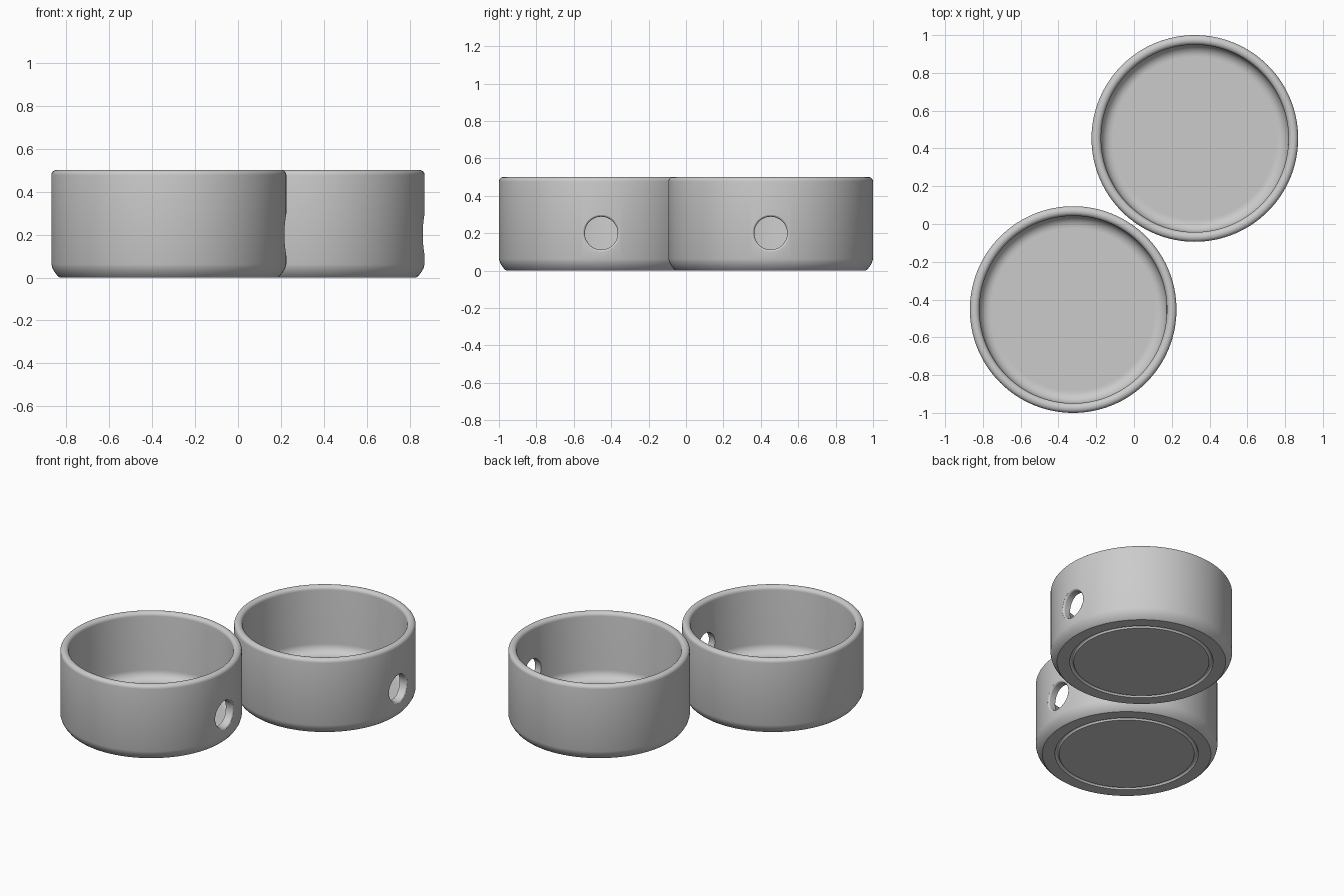
import bpy, bmesh, math
from mathutils import Matrix

if "Cube" in bpy.data.objects:
    bpy.data.objects.remove(bpy.data.objects["Cube"])

grey = bpy.data.materials.new("plain_grey")
grey.diffuse_color = (0.6, 0.6, 0.6, 1)
grey.use_nodes = True
grey.node_tree.nodes["Principled BSDF"].inputs["Base Color"].default_value = grey.diffuse_color


def arc(cx, cz, r, a0, a1, n=6):
    """Points on a profile fillet, angles in degrees."""
    return [(cx + r * math.cos(math.radians(a0 + (a1 - a0) * i / n)),
             cz + r * math.sin(math.radians(a0 + (a1 - a0) * i / n)))
            for i in range(n + 1)]


def lathe(name, profile, steps, matrix=Matrix()):
    """Revolve an (r, z) profile about z into a closed solid."""
    bm = bmesh.new()
    vs = [bm.verts.new((r, 0, z)) for r, z in profile]
    es = [bm.edges.new(p) for p in zip(vs, vs[1:])]
    bmesh.ops.spin(bm, geom=vs + es, cent=(0, 0, 0), axis=(0, 0, 1),
                   angle=2 * math.pi, steps=steps)
    bmesh.ops.remove_doubles(bm, verts=bm.verts, dist=1e-5)
    bmesh.ops.recalc_face_normals(bm, faces=bm.faces)
    me = bpy.data.meshes.new(name)
    bm.to_mesh(me)
    bm.free()
    me.materials.append(grey)
    ob = bpy.data.objects.new(name, me)
    ob.matrix_world = matrix
    bpy.context.collection.objects.link(ob)
    return ob


R, INNER, H, FLOOR, FILLET = 0.547, 0.496, 0.5, 0.06, 0.06

# Cup wall: ring groove underneath, eased foot, rounded rim, filleted floor
cup_profile = (
    [(0, 0)]
    + arc(0.42, 0, 0.012, 180, 0, 8)
    + [(0.508, 0), (0.518, 0.008), (0.532, 0.026), (0.541, 0.042), (R, 0.062)]
    + arc(R - 0.024, H - 0.024, 0.024, 0, 90)
    + arc(INNER + 0.024, H - 0.024, 0.024, 90, 180)
    + arc(INNER - FILLET, FLOOR + FILLET, FILLET, 0, -90, 8)
    + [(INNER - FILLET - 0.006, FLOOR), (0, FLOOR)])

# Side hole with a rounded outer lip
hole_profile = ([(0, 0.465), (0.088, 0.465)]
                + arc(0.088 + 0.014, R - 0.014, 0.014, 180, 105)
                + [(0.1, R + 0.1), (0, R + 0.1)])

for name, x, y in (("front_cup", -0.322, -0.453), ("back_cup", 0.322, 0.453)):
    cup = lathe(name, cup_profile, 128, Matrix.Translation((x, y, 0)))
    cutter = lathe(name + "_hole_cutter", hole_profile, 48,
                   Matrix.Translation((x, y, 0.2)) @ Matrix.Rotation(math.pi / 2, 4, 'Y'))
    # Bend the cutter so its lip follows the curved wall
    for v in cutter.data.vertices:
        v.co.z -= R - math.sqrt(R * R - v.co.y ** 2)
    bpy.context.view_layer.update()
    bpy.ops.object.select_all(action='DESELECT')
    cup.select_set(True)
    bpy.context.view_layer.objects.active = cup
    mod = cup.modifiers.new("side_hole", 'BOOLEAN')
    mod.operation = 'DIFFERENCE'
    mod.solver = 'EXACT'
    mod.object = cutter
    bpy.ops.object.modifier_apply(modifier=mod.name)
    bpy.data.objects.remove(cutter)
    bpy.ops.object.shade_smooth_by_angle(angle=math.radians(32))
